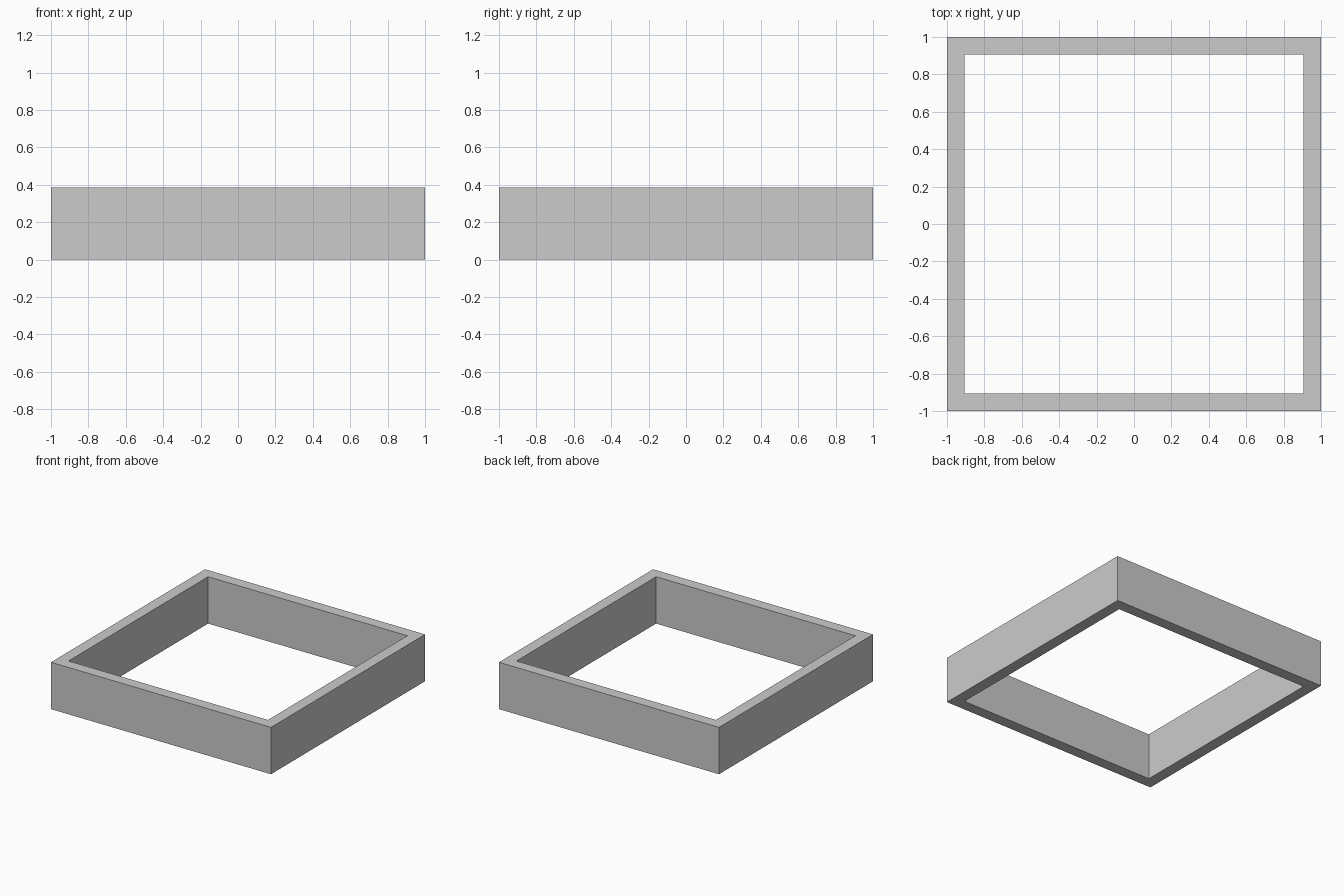
import bpy, bmesh

if "Cube" in bpy.data.objects:
    bpy.data.objects.remove(bpy.data.objects["Cube"])

OUTER = 1.0      # half width outside
INNER = 0.906    # half width of the opening
HEIGHT = 0.385


def square(bm, half):
    return [bm.verts.new((x * half, y * half, 0))
            for x, y in ((-1, -1), (1, -1), (1, 1), (-1, 1))]


# Square frame: flat ring extruded upwards, open top and bottom
bm = bmesh.new()
outer, inner = square(bm, OUTER), square(bm, INNER)
for i in range(4):
    j = (i + 1) % 4
    bm.faces.new((outer[i], outer[j], inner[j], inner[i]))
ext = bmesh.ops.extrude_face_region(bm, geom=bm.faces[:], use_keep_orig=True)
top = [v for v in ext["geom"] if isinstance(v, bmesh.types.BMVert)]
bmesh.ops.translate(bm, verts=top, vec=(0, 0, HEIGHT))
bmesh.ops.recalc_face_normals(bm, faces=bm.faces[:])

mesh = bpy.data.meshes.new("square_frame")
bm.to_mesh(mesh)
bm.free()
frame = bpy.data.objects.new("square_frame", mesh)
bpy.context.collection.objects.link(frame)
